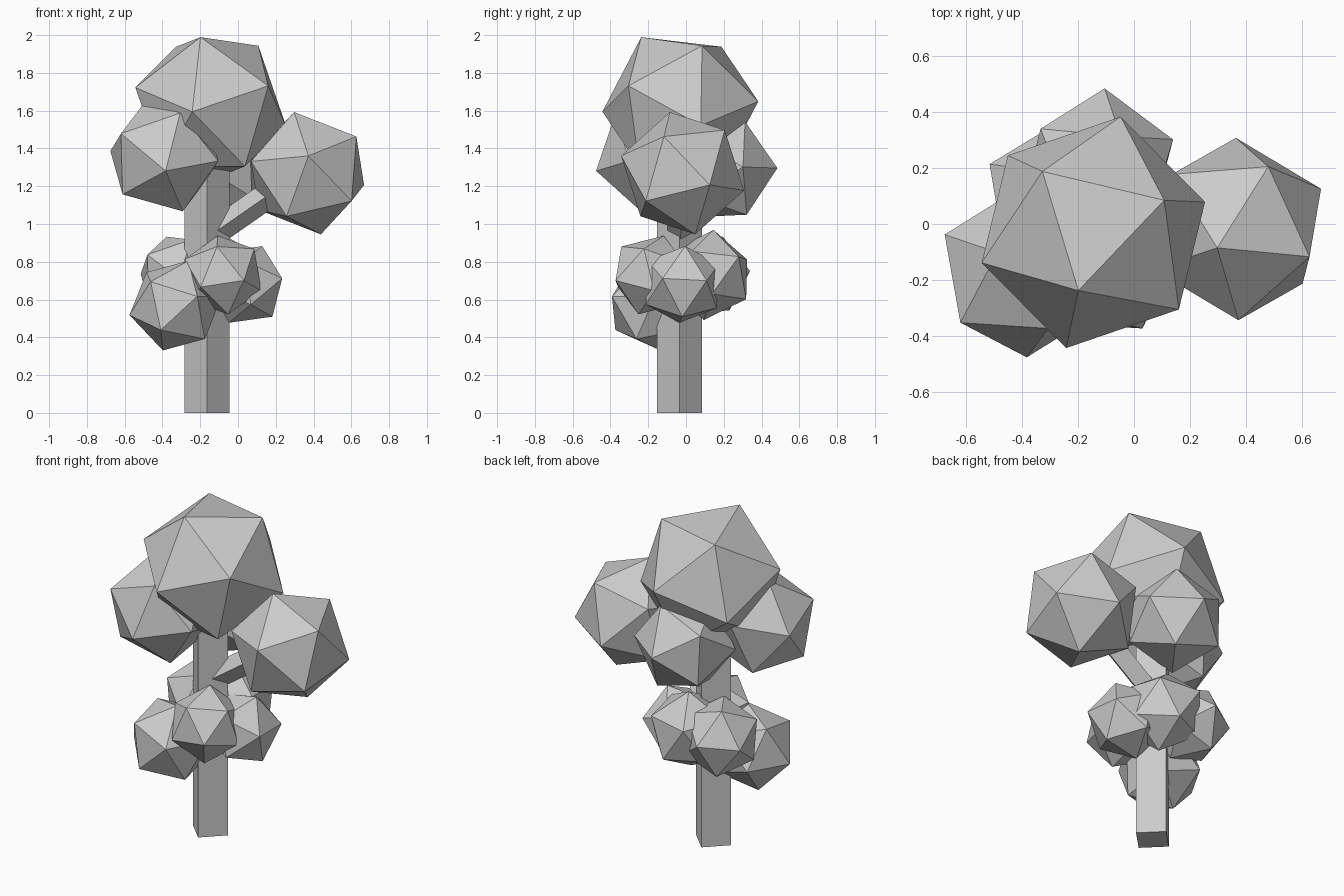
import bpy, bmesh, math
from mathutils import Vector, Matrix

cube = bpy.data.objects.get("Cube")
if cube:
    bpy.data.objects.remove(cube, do_unlink=True)

GREY = (0.6, 0.6, 0.6, 1)
grey = bpy.data.materials.new("plain grey")
grey.use_nodes = True
grey.diffuse_color = GREY
grey.node_tree.nodes["Principled BSDF"].inputs["Base Color"].default_value = GREY


def finish(name, bm):
    """Turn a bmesh into a flat-shaded object."""
    bmesh.ops.recalc_face_normals(bm, faces=bm.faces)
    mesh = bpy.data.meshes.new(name)
    bm.to_mesh(mesh)
    bm.free()
    mesh.materials.append(grey)
    obj = bpy.data.objects.new(name, mesh)
    bpy.context.collection.objects.link(obj)
    return obj


def frame(first, second):
    """Rotation whose z axis is first, with second in its xz plane."""
    z = Vector(first).normalized()
    y = z.cross(Vector(second)).normalized()
    return Matrix((y.cross(z), y, z)).transposed()


def foliage(name, centre, radius, corner, next_corner):
    """Icosahedron with one corner and a neighbouring corner aimed as given."""
    bm = bmesh.new()
    bmesh.ops.create_icosphere(bm, subdivisions=1, radius=radius)
    bm.verts.ensure_lookup_table()
    tip = max(bm.verts, key=lambda v: v.co.z)
    neighbour = tip.link_edges[0].other_vert(tip)
    turn = frame(corner, next_corner) @ frame(tip.co, neighbour.co).transposed()
    matrix = Matrix.Translation(centre) @ turn.to_4x4()
    bmesh.ops.transform(bm, matrix=matrix, verts=bm.verts)
    return finish(name, bm)


def timber(name, start, end, half_diagonal, side):
    """Square beam between two points, with an edge facing side."""
    start, end = Vector(start), Vector(end)
    bm = bmesh.new()
    bmesh.ops.create_cone(bm, cap_ends=True, segments=4, radius1=half_diagonal,
                          radius2=half_diagonal, depth=(end - start).length)
    matrix = Matrix.Translation((start + end) / 2) @ frame(end - start, side).to_4x4()
    bmesh.ops.transform(bm, matrix=matrix, verts=bm.verts)
    return finish(name, bm)


# Trunk and side branch
timber("trunk", (-0.163, -0.035, 0), (-0.163, -0.035, 1.5), 0.119, (1, 0, 0))
timber("side_branch", (-0.16, -0.03, 0.93), (0.3, -0.02, 1.25), 0.07, (0, 1, 0))

# Upper crown
foliage("crown_top", (-0.145, -0.03, 1.622), 0.425,
        (-0.055, -0.213, 0.377), (0.252, 0.105, 0.343))
foliage("crown_side", (0.368, -0.018, 1.269), 0.338,
        (-0.071, -0.067, 0.324), (0.259, -0.102, 0.207))
foliage("crown_front", (-0.39, -0.17, 1.36), 0.316,
        (-0.227, -0.18, 0.117), (0.01, -0.31, -0.082))
foliage("crown_back", (-0.13, 0.195, 1.29), 0.29,
        (0.025, 0.287, 0.006), (0.08, 0.125, 0.244))

# Lower ring of small clumps
foliage("clump_low", (-0.33, -0.175, 0.568), 0.25,
        (-0.244, -0.011, -0.05), (-0.138, -0.143, 0.1))
foliage("clump_front", (-0.08, -0.185, 0.73), 0.22,
        (0.114, -0.193, -0.03), (-0.044, -0.145, 0.16))
foliage("clump_side", (0.04, -0.02, 0.68), 0.222,
        (0.206, -0.11, 0.034), (0.06, 0.033, 0.204))
foliage("clump_back", (-0.11, 0.12, 0.73), 0.24,
        (-0.01, 0.025, 0.23), (0.16, 0.174, 0.138))
foliage("clump_rear_corner", (-0.31, 0.11, 0.73), 0.23,
        (-0.206, 0.104, 0.005), (-0.084, 0.09, 0.19))
